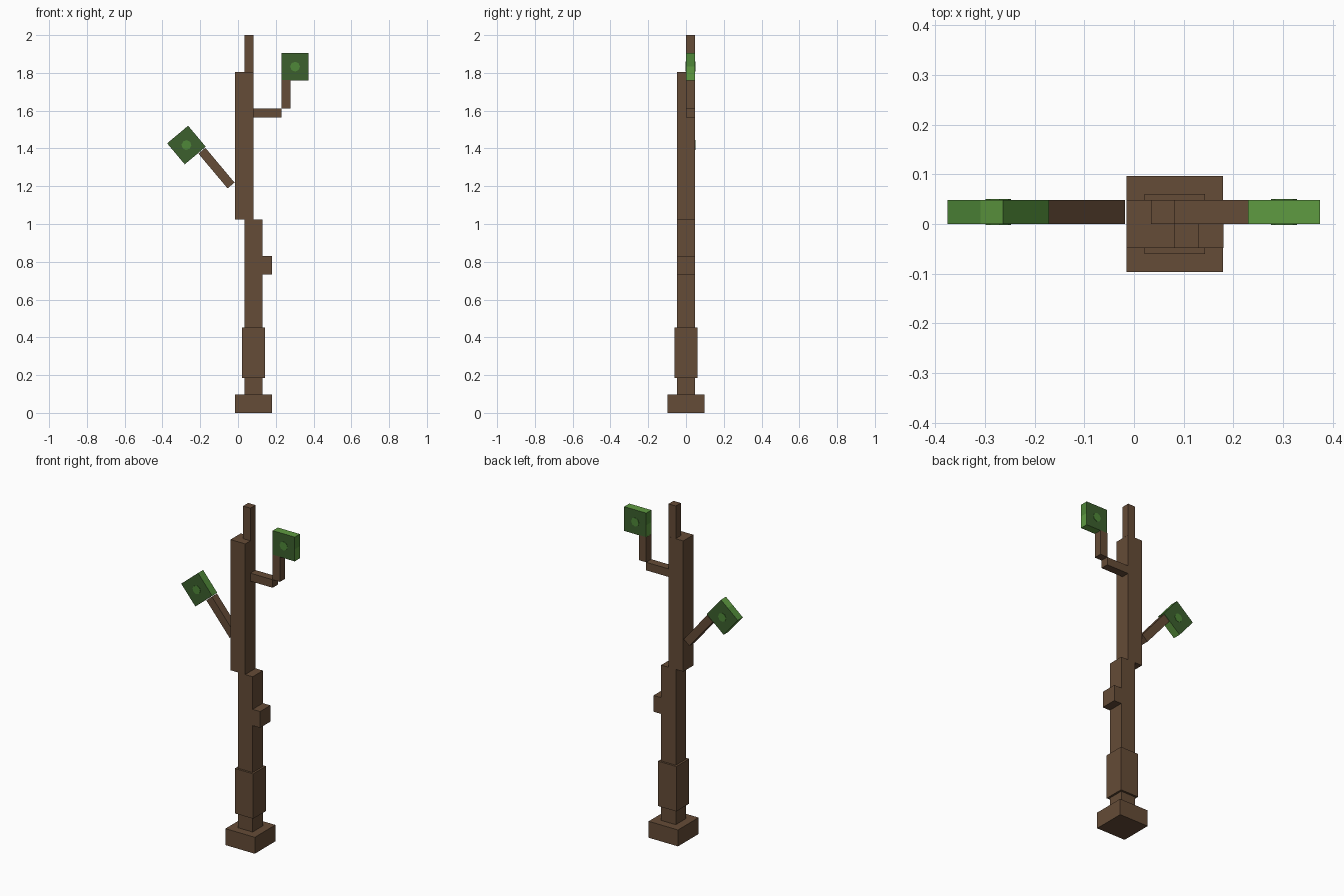
import bpy
import bmesh
import math
from mathutils import Matrix, Vector

if "Cube" in bpy.data.objects:
    bpy.data.objects.remove(bpy.data.objects["Cube"], do_unlink=True)


def material(name, rgb):
    m = bpy.data.materials.new(name)
    m.use_nodes = True
    m.diffuse_color = (*rgb, 1)
    m.node_tree.nodes["Principled BSDF"].inputs["Base Color"].default_value = (*rgb, 1)
    return m


bark = material("bark brown", (0.130, 0.072, 0.038))
dark_leaf = material("dark leaf green", (0.045, 0.116, 0.027))
mid_leaf = material("mid leaf green", (0.078, 0.245, 0.040))
light_leaf = material("light leaf green", (0.114, 0.328, 0.053))


def finish(name, bm, mats, location, tilt):
    mesh = bpy.data.meshes.new(name)
    bm.to_mesh(mesh)
    bm.free()
    for m in mats:
        mesh.materials.append(m)
    ob = bpy.data.objects.new(name, mesh)
    ob.location = location
    ob.rotation_euler.y = math.radians(tilt)
    bpy.context.collection.objects.link(ob)
    return ob


def cuboid(size):
    bm = bmesh.new()
    bmesh.ops.create_cube(bm, size=1, matrix=Matrix.Diagonal((*size, 1)))
    return bm


def wood(name, centre, size, tilt=0):
    return finish(name, cuboid(size), [bark], centre, tilt)


def leaf(name, centre, cut_axis, cut_at, is_mid, tilt=0):
    """Square leaf block: dark front and back, lighter two-tone rim."""
    bm = cuboid((LEAF, TWIG, LEAF))
    bmesh.ops.bisect_plane(bm, geom=bm.verts[:] + bm.edges[:] + bm.faces[:],
                           plane_co=cut_axis * cut_at, plane_no=cut_axis)
    bm.normal_update()
    for f in bm.faces:
        if abs(f.normal.y) > 0.5:
            f.material_index = 0
        else:
            f.material_index = 1 if is_mid(f.normal, f.calc_center_median()) else 2
    finish(name, bm, [dark_leaf, mid_leaf, light_leaf], centre, tilt)
    # Light spot through the middle, showing on both faces
    bm = bmesh.new()
    bmesh.ops.create_cone(bm, cap_ends=True, segments=8, radius1=0.026, radius2=0.026,
                          depth=TWIG + 0.004, matrix=Matrix.Rotation(math.pi / 2, 4, "X"))
    finish(name + "_spot", bm, [mid_leaf], centre, tilt)


TWIG, LEAF, TRUNK = 0.048, 0.145, 0.097
Y = TWIG / 2  # twigs sit on the back half of the trunk

# Trunk, from the foot up
wood("base", (0.082, 0, 0.049), (0.194, 0.194, 0.098))
wood("lower_trunk", (0.082, 0, 0.561), (TRUNK, TRUNK, 0.928))
wood("trunk_sleeve", (0.082, 0, 0.319), (0.121, 0.121, 0.268))
wood("trunk_knot", (0.155, 0, 0.782), (0.05, TRUNK, 0.097))
wood("upper_trunk", (0.033, 0, 1.415), (TRUNK, TRUNK, 0.78))
wood("trunk_tip", (0.058, Y, 1.902), (TWIG, TWIG, 0.196))

# Bent branch on the left
wood("left_branch", (0.155, Y, 1.588), (0.148, TWIG, TWIG))
wood("left_twig", (0.253, Y, 1.687), (TWIG, TWIG, 0.15))
leaf("left_leaf", (0.302, Y, 1.833), Vector((0, 0, 1)), 0,
     lambda n, c: abs(n.x) > 0.5 and c.z > 0)

# Leaning branch on the right
wood("right_branch", (-0.114, Y, 1.296), (TWIG, TWIG, 0.24), -40)
leaf("right_leaf", (-0.273, Y, 1.418), Vector((1, 0, 0)), 0.014,
     lambda n, c: n.x > 0.5 or (n.z > 0.5 and c.x < 0), -40)
